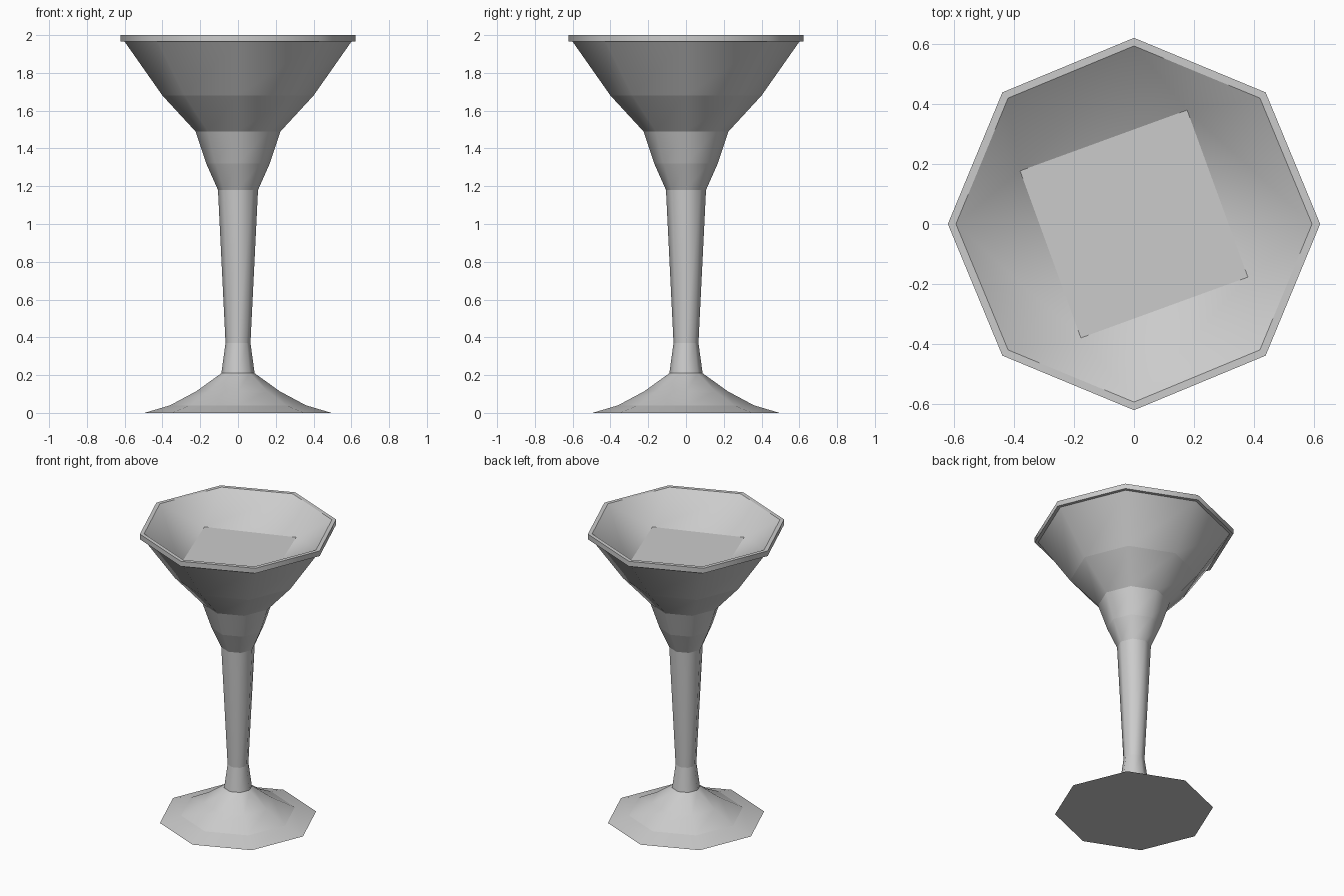
import bpy
import bmesh
from math import cos, sin, pi, radians

SIDES = 8

cube = bpy.data.objects.get("Cube")
if cube:
    bpy.data.objects.remove(cube, do_unlink=True)

# One plain grey covers the whole glass
grey = bpy.data.materials.new("plain_grey")
grey.use_nodes = True
colour = (0.6, 0.6, 0.6, 1)
grey.diffuse_color = colour
grey.node_tree.nodes["Principled BSDF"].inputs["Base Color"].default_value = colour


def ring(bm, radius, z, sides=SIDES, turn=0.0):
    return [bm.verts.new((radius * cos(turn + 2 * pi * i / sides),
                          radius * sin(turn + 2 * pi * i / sides), z))
            for i in range(sides)]


def crease(bm, loop):
    for a, b in zip(loop, loop[1:] + loop[:1]):
        edge = bm.edges.get((a, b))
        if edge:
            edge.smooth = False


def lathe(bm, profile, soft=()):
    """Eight-sided turned shell, smooth around it and sharp at its rings."""
    rings = [ring(bm, r, z) for r, z in profile]
    for low, high in zip(rings, rings[1:]):
        for i in range(SIDES):
            j = (i + 1) % SIDES
            bm.faces.new((low[i], low[j], high[j], high[i])).smooth = True
    for n, loop in enumerate(rings):
        if n not in soft:
            crease(bm, loop)
    return rings


def finish(name, bm):
    mesh = bpy.data.meshes.new(name)
    bm.to_mesh(mesh)
    bm.free()
    mesh.materials.append(grey)
    obj = bpy.data.objects.new(name, mesh)
    bpy.context.collection.objects.link(obj)


# Flared foot with a flat underside
bm = bmesh.new()
rings = lathe(bm, [(0.495, 0), (0.36, 0.04), (0.22, 0.115), (0.088, 0.21)], soft=(2,))
bm.faces.new(rings[0][::-1])
crease(bm, rings[0])
finish("foot", bm)

# Slender tapered stem with a collar at the bottom
bm = bmesh.new()
lathe(bm, [(0.088, 0.21), (0.066, 0.37), (0.106, 1.18)])
finish("stem", bm)

# Bowl: outer wall, lip and shallow inside ending in a square floor
bm = bmesh.new()
rings = lathe(bm, [(0.106, 1.18), (0.168, 1.32), (0.225, 1.49), (0.4, 1.68),
                   (0.6, 1.965), (0.622, 1.965), (0.622, 2), (0.595, 2)])
lip = rings[-1]
floor = ring(bm, 0.42, 1.83, sides=4, turn=radians(65))
for k in range(4):
    a, b, c = (lip[(2 * k + n) % SIDES] for n in (1, 2, 3))
    here, following = floor[k], floor[(k + 1) % 4]
    bm.faces.new((a, b, here)).smooth = True
    bm.faces.new((b, c, following, here)).smooth = True
bm.faces.new(floor)
crease(bm, floor)
crease(bm, lip)
finish("bowl", bm)
